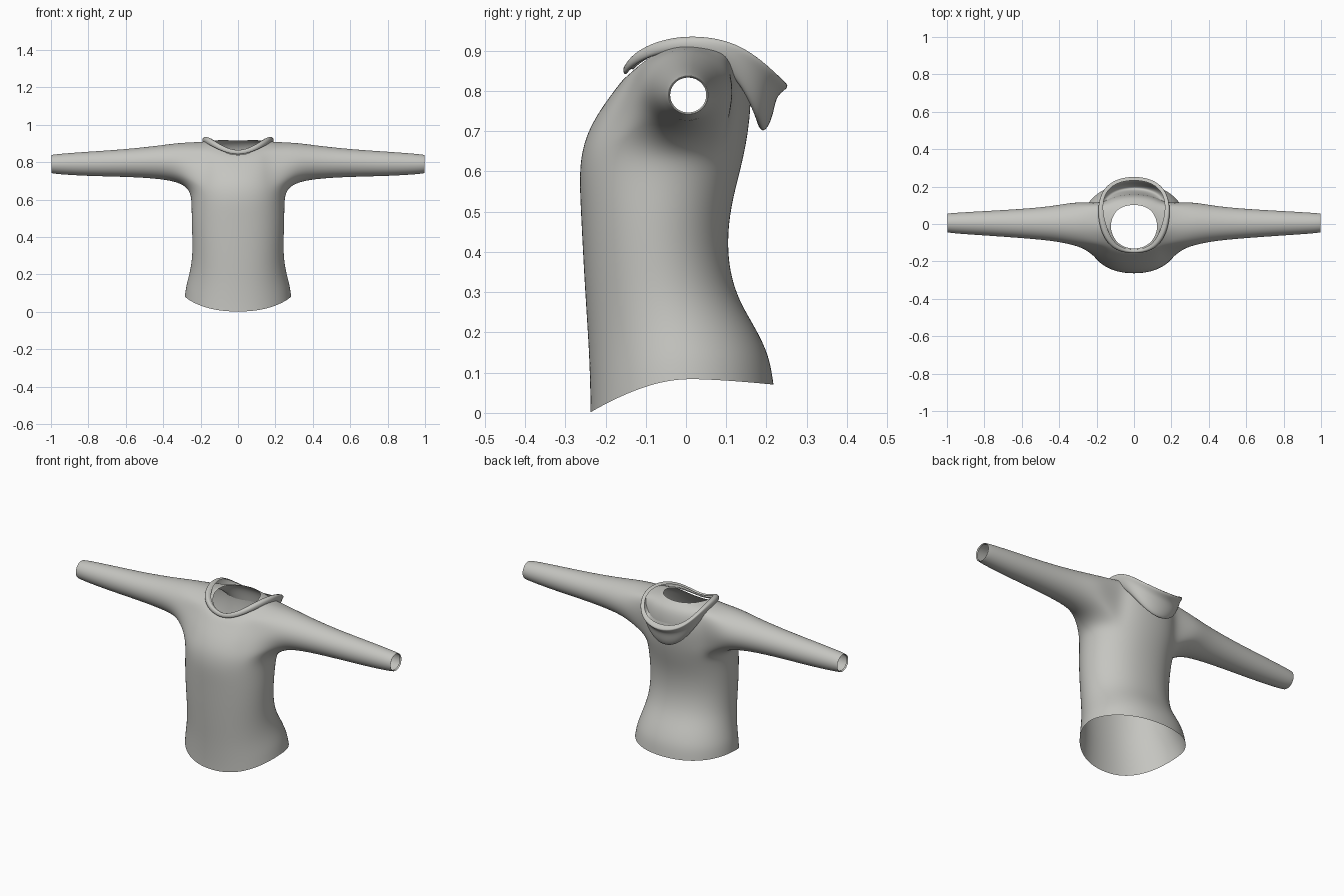
import bpy, bmesh, math

cloth = bpy.data.materials.new("grey_cloth")
cloth.diffuse_color = (0.56, 0.56, 0.53, 1)


def finish(name, bm):
    """Half mesh -> mirrored, smoothed object."""
    bmesh.ops.recalc_face_normals(bm, faces=bm.faces)
    for f in bm.faces:
        f.smooth = True
    me = bpy.data.meshes.new(name)
    bm.to_mesh(me)
    bm.free()
    me.materials.append(cloth)
    ob = bpy.data.objects.new(name, me)
    bpy.context.collection.objects.link(ob)
    m = ob.modifiers.new("mirror", 'MIRROR')
    m.use_clip = True
    m.merge_threshold = 0.002
    s = ob.modifiers.new("smooth", 'SUBSURF')
    s.levels = s.render_levels = 3
    return ob


def skin(bm, a, b, closed=False):
    n = len(a)
    for i in range(n if closed else n - 1):
        j = (i + 1) % n
        bm.faces.new((a[i], a[j], b[j], b[i]))


# Torso rings: z front, z side, z back, half width, y front, y back
RINGS = [
    (0.000, 0.085, 0.070, 0.287, -0.240, 0.220),
    (0.050, 0.140, 0.140, 0.280, -0.240, 0.210),
    (0.150, 0.210, 0.210, 0.260, -0.243, 0.176),
    (0.260, 0.290, 0.290, 0.246, -0.250, 0.126),
    (0.380, 0.390, 0.390, 0.246, -0.257, 0.103),
    (0.500, 0.500, 0.500, 0.250, -0.263, 0.110),
    (0.600, 0.595, 0.595, 0.250, -0.268, 0.135),
    (0.670, 0.650, 0.660, 0.260, -0.257, 0.150),
    (0.720, 0.710, 0.720, 0.255, -0.235, 0.159),
    (0.760, 0.780, 0.780, 0.250, -0.210, 0.164),
    (0.800, 0.850, 0.840, 0.240, -0.180, 0.160),
    (0.828, 0.908, 0.887, 0.215, -0.158, 0.145),
    (0.838, 0.915, 0.915, 0.135, -0.145, 0.110),
]
# Sleeve rings: x, z low, z high, y front, y back
SLEEVE = [
    (0.31, 0.690, 0.906, -0.117, 0.122),
    (0.42, 0.711, 0.890, -0.092, 0.098),
    (0.60, 0.721, 0.870, -0.076, 0.081),
    (0.80, 0.725, 0.857, -0.062, 0.070),
    (0.95, 0.734, 0.846, -0.052, 0.061),
    (0.995, 0.740, 0.840, -0.046, 0.057),
    (1.00, 0.742, 0.838, -0.044, 0.055),
    (0.99, 0.746, 0.834, -0.040, 0.051),
]
K, A = 6, 3            # half columns, half armhole columns
R0, R1 = 7, 11         # armhole rows

bm = bmesh.new()
grid = []
for zf, zs, zb, w, yf, yb in RINGS:
    yc, row = (yf + yb) / 2, []
    for k in range(-K, K + 1):
        t = k * math.pi / 2 / K
        s, c = math.sin(t), max(0, math.cos(t))
        ze = zf if s < 0 else zb
        row.append(bm.verts.new((w * c ** 0.9 if c > 1e-6 else 0,
                                 yc + (yb - yf) / 2 * s,
                                 zs + (ze - zs) * abs(s) ** 1.6)))
    grid.append(row)
for r in range(len(grid) - 1):
    for i in range(2 * K):
        if R0 <= r < R1 and K - A <= i < K + A:
            continue
        bm.faces.new((grid[r][i], grid[r][i + 1], grid[r + 1][i + 1], grid[r + 1][i]))

# Sleeve: grown out of the armhole border, starting at the bottom centre
border = [grid[R0][i] for i in range(K, K + A)]
border += [grid[r][K + A] for r in range(R0, R1)]
border += [grid[R1][i] for i in range(K + A, K - A, -1)]
border += [grid[r][K - A] for r in range(R1, R0, -1)]
border += [grid[R0][i] for i in range(K - A, K)]
prev, n = border, len(border)
for x, z0, z1, y0, y1 in SLEEVE:
    ring = []
    for i in range(n):
        a = 2 * math.pi * i / n
        ring.append(bm.verts.new((x, (y0 + y1) / 2 + (y1 - y0) / 2 * math.sin(a),
                                  (z0 + z1) / 2 - (z1 - z0) / 2 * math.cos(a))))
    skin(bm, prev, ring, True)
    prev = ring
finish("sweater_body", bm)

# Lowered hood: profiles (radius, z) from neck seam to rolled rim, by direction
HOOD = {
    -90: [(.12, .842), (.127, .842), (.132, .832), (.138, .826), (.143, .832), (.143, .842), (.135, .85), (.125, .845)],
    -45: [(.13, .877), (.145, .882), (.155, .872), (.165, .868), (.173, .875), (.173, .892), (.16, .904), (.14, .893)],
    0: [(.135, .915), (.15, .925), (.165, .915), (.18, .910), (.192, .918), (.192, .938), (.175, .948), (.15, .935)],
    38: [(.135, .918), (.17, .91), (.205, .87), (.225, .855), (.242, .88), (.252, .905), (.254, .93), (.225, .928)],
    62: [(.13, .918), (.18, .89), (.205, .77), (.225, .72), (.25, .76), (.26, .81), (.295, .835), (.265, .85)],
    90: [(.125, .915), (.178, .88), (.19, .73), (.215, .665), (.246, .725), (.25, .785), (.295, .797), (.262, .825)],
}
bm = bmesh.new()
prev = None
for deg, prof in HOOD.items():
    a = math.radians(deg)
    c = 0 if abs(deg) == 90 else math.cos(a)
    col = [bm.verts.new((r * c, -0.02 + r * math.sin(a), z)) for r, z in prof]
    if prev:
        skin(bm, prev, col)
    prev = col
finish("lowered_hood", bm)
